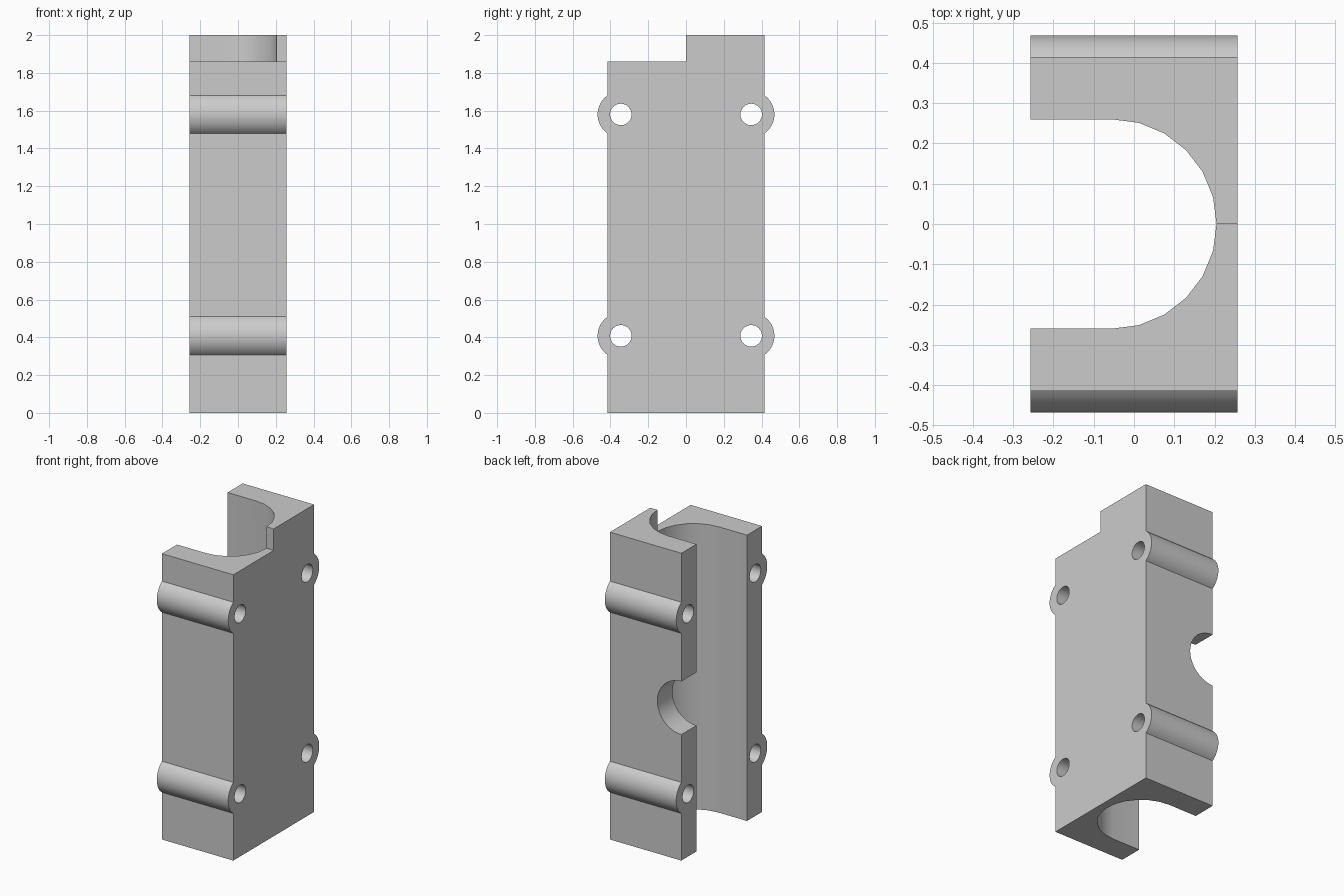
import bpy, bmesh
from math import sin, cos, acos, pi

if "Cube" in bpy.data.objects:
    bpy.data.objects.remove(bpy.data.objects["Cube"], do_unlink=True)

HALF_X, HALF_Y, TOP, STEP = 0.257, 0.415, 2.0, 1.86
LUG_Y, LUG_R, HOLE_R = 0.345, 0.123, 0.057
LUG_Z = (0.408, 1.58)

grey = bpy.data.materials.new("plain grey")
grey.use_nodes = True
colour = (0.6, 0.6, 0.6, 1)
grey.diffuse_color = colour
grey.node_tree.nodes["Principled BSDF"].inputs["Base Color"].default_value = colour


def arc(u, v, r, start, end, steps):
    """Points of an arc about (u, v)."""
    angles = [start + (end - start) * i / steps for i in range(steps + 1)]
    return [(u + r * cos(a), v + r * sin(a)) for a in angles]


def prism(name, points, axis, low, high):
    """Extrude a flat outline along one axis."""
    place = {"x": lambda u, v: (low, u, v),
             "y": lambda u, v: (u, low, v),
             "z": lambda u, v: (u, v, low)}[axis]
    bm = bmesh.new()
    face = bm.faces.new([bm.verts.new(place(u, v)) for u, v in points])
    moved = bmesh.ops.extrude_face_region(bm, geom=[face])["geom"]
    shift = [high - low if a == axis else 0 for a in "xyz"]
    bmesh.ops.translate(bm, vec=shift,
                        verts=[g for g in moved if isinstance(g, bmesh.types.BMVert)])
    bmesh.ops.recalc_face_normals(bm, faces=bm.faces)
    mesh = bpy.data.meshes.new(name)
    bm.to_mesh(mesh)
    bm.free()
    mesh.materials.append(grey)
    obj = bpy.data.objects.new(name, mesh)
    bpy.context.collection.objects.link(obj)
    return obj


def cut(body, cutter):
    """Subtract a cutter, then discard it."""
    cutter.hide_render = True
    mod = body.modifiers.new("cut", "BOOLEAN")
    mod.operation, mod.solver, mod.object = "DIFFERENCE", "EXACT", cutter
    bpy.context.view_layer.objects.active = body
    bpy.ops.object.modifier_apply(modifier=mod.name)
    bpy.data.objects.remove(cutter, do_unlink=True)


# Body outline from the side, with a stepped top and round bolt lugs
spread = acos((HALF_Y - LUG_Y) / LUG_R)
outline = [(-HALF_Y, 0), (HALF_Y, 0)]
for z in LUG_Z:
    outline += arc(LUG_Y, z, LUG_R, -spread, spread, 16)
outline += [(HALF_Y, TOP), (0, TOP), (0, STEP), (-HALF_Y, STEP)]
for z in reversed(LUG_Z):
    outline += arc(-LUG_Y, z, LUG_R, pi - spread, pi + spread, 16)
body = prism("clamp_body", outline, "x", -HALF_X, HALF_X)

# Round-backed channel, open on the right side
channel = arc(-0.055, 0, 0.26, -pi / 2, pi / 2, 12) + [(-0.5, 0.26), (-0.5, -0.26)]
cut(body, prism("channel_cutter", channel, "z", -0.2, 2.2))

# Half-round notch in the back wall
notch = arc(-HALF_X, 0.993, 0.173, 0, 2 * pi, 40)[:-1]
cut(body, prism("notch_cutter", notch, "y", 0.1, 0.6))

# Bolt holes
for side in (-1, 1):
    for z in LUG_Z:
        hole = arc(side * LUG_Y, z, HOLE_R, 0, 2 * pi, 32)[:-1]
        cut(body, prism("hole_cutter", hole, "x", -0.5, 0.5))

# Smooth the round surfaces and keep the edges sharp
bpy.ops.object.select_all(action="DESELECT")
body.select_set(True)
bpy.context.view_layer.objects.active = body
bpy.ops.object.shade_smooth_by_angle(angle=pi / 6)
